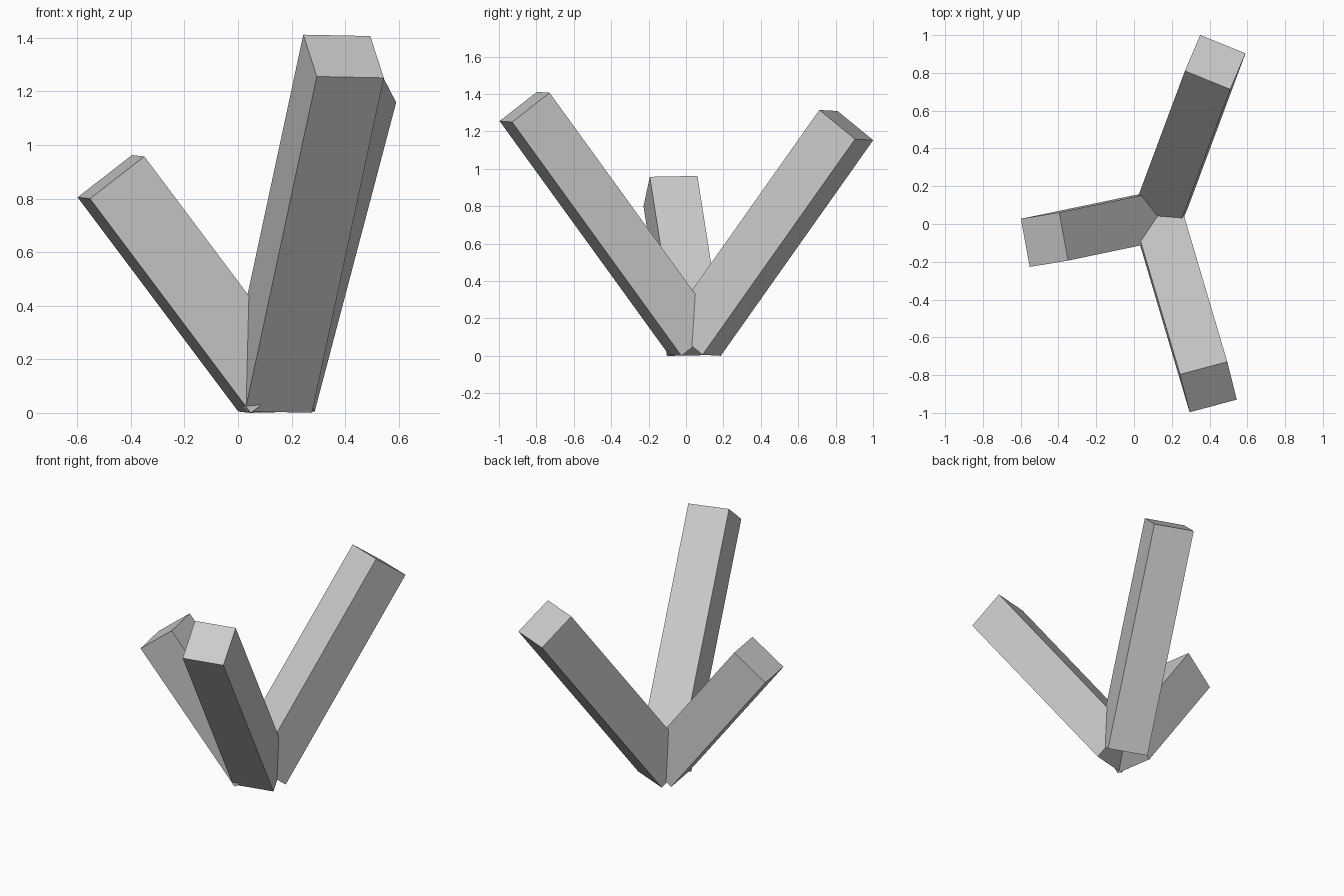
import bpy
from mathutils import Matrix, Vector

if "Cube" in bpy.data.objects:
    bpy.data.objects.remove(bpy.data.objects["Cube"])

THICK = 0.259                            # square section
BASE = Vector((0.126, 0.042, 0.081))     # shared foot centre


def beam(name, top, width_dir):
    """Square beam from the shared foot to the centre of its top end."""
    axis = Vector(top) - BASE
    z = axis.normalized()
    x = Vector(width_dir)
    x = (x - z * x.dot(z)).normalized()
    y = z.cross(x)
    bpy.ops.mesh.primitive_cube_add(size=1)
    ob = bpy.context.object
    ob.name = name
    rot = Matrix((x, y, z)).transposed().to_4x4()
    size = Matrix.Diagonal((THICK, THICK, axis.length, 1))
    ob.data.transform(Matrix.Translation(BASE + axis / 2) @ rot @ size)


# Three beams splaying out of one foot
beam("front_beam", (0.394, -0.863, 1.331), (0.25, 0.067, -0.005))
beam("back_beam", (0.430, 0.857, 1.234), (0.24, -0.098, 0.005))
beam("left_beam", (-0.474, -0.083, 0.881), (0.047, -0.255, -0.006))
